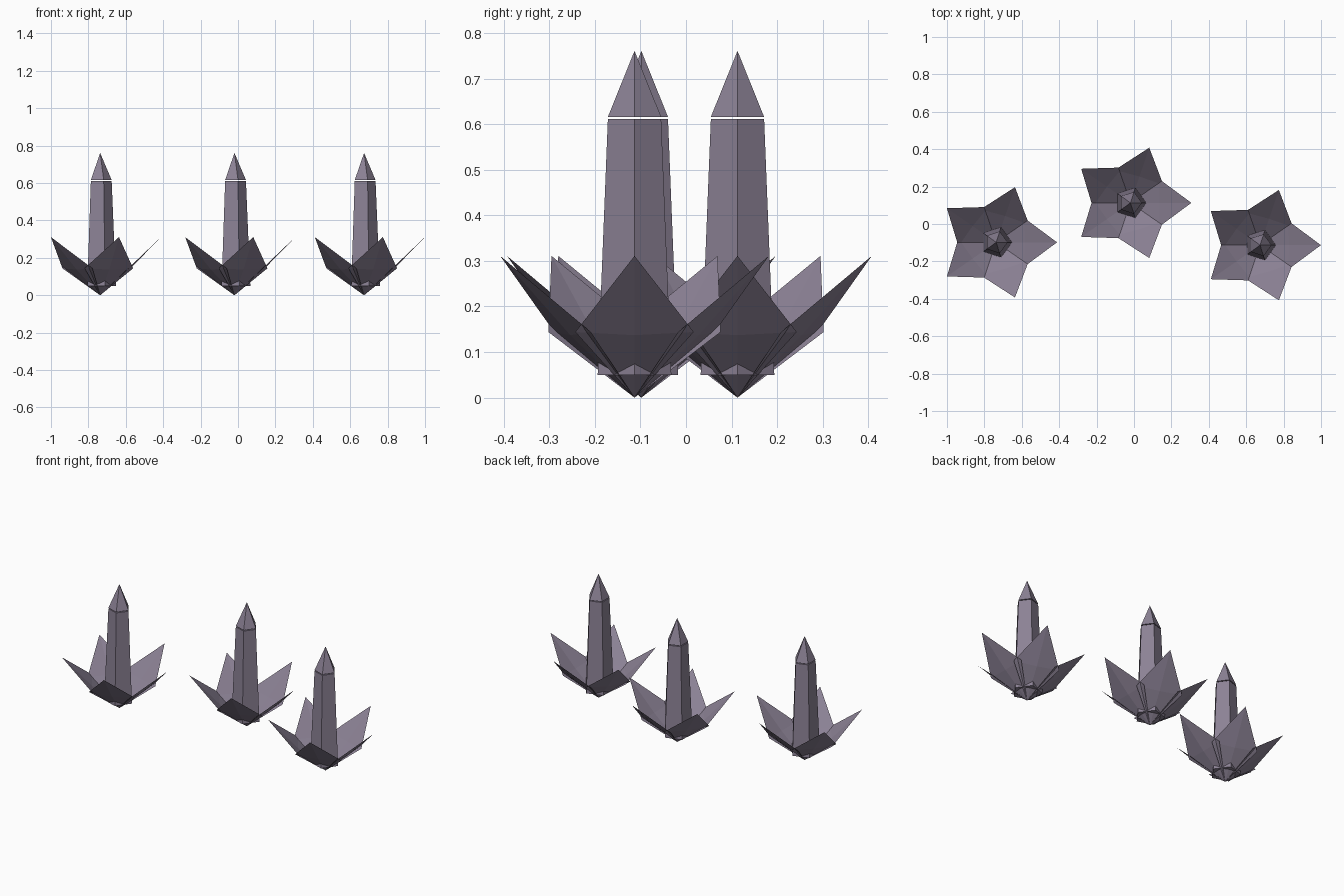
import bpy, math

if "Cube" in bpy.data.objects:
    bpy.data.objects.remove(bpy.data.objects["Cube"])

# single flat colour
mat = bpy.data.materials.new("dusty purple crystal")
mat.diffuse_color = (0.262, 0.223, 0.301, 1)
mat.use_nodes = True
mat.node_tree.nodes["Principled BSDF"].inputs["Base Color"].default_value = mat.diffuse_color

SIDES = 5
ANGLES = [2 * math.pi * i / SIDES for i in range(SIDES)]


def make_mesh(name, verts, faces):
    me = bpy.data.meshes.new(name)
    me.from_pydata(verts, [], faces)
    me.materials.append(mat)
    me.update()
    return me


def ring(r, z):
    return [(r * math.cos(a), r * math.sin(a), z) for a in ANGLES]


def column_mesh():
    # tapered five-sided shaft, closed at both ends
    n = SIDES
    faces = [(i, (i + 1) % n, n + (i + 1) % n, n + i) for i in range(n)]
    faces += [tuple(reversed(range(n))), tuple(range(n, 2 * n))]
    return make_mesh("column", ring(0.085, 0.05) + ring(0.0615, 0.611), faces)


def tip_mesh():
    # five-sided point floating just above the shaft
    n = SIDES
    faces = [(i, (i + 1) % n, n) for i in range(n)] + [tuple(reversed(range(n)))]
    return make_mesh("tip", ring(0.0615, 0.616) + [(0, 0, 0.761)], faces)


def leaves_mesh():
    # five diamond leaves, each gently folded along its middle
    leaf = [(0, 0, 0), (0.143, -0.13, 0.144), (0.31, 0, 0.311),
            (0.143, 0.13, 0.144), (0.148, 0, 0.137)]
    verts, faces = [], []
    for a in ANGLES:
        k = len(verts)
        c, s = math.cos(a), math.sin(a)
        verts += [(1.05 * (x * c - y * s), x * s + y * c, z) for x, y, z in leaf]
        faces += [(k + i, k + (i + 1) % 4, k + 4) for i in range(4)]
    return make_mesh("leaves", verts, faces)


# three identical crystal plants
parts = [("column", column_mesh()), ("tip", tip_mesh()), ("leaves", leaves_mesh())]
spots = [("left", -0.737, -0.098), ("middle", -0.019, 0.113), ("right", 0.674, -0.113)]
for side, x, y in spots:
    for name, me in parts:
        ob = bpy.data.objects.new(f"{side}_{name}", me)
        ob.location = (x, y, 0)
        bpy.context.collection.objects.link(ob)
